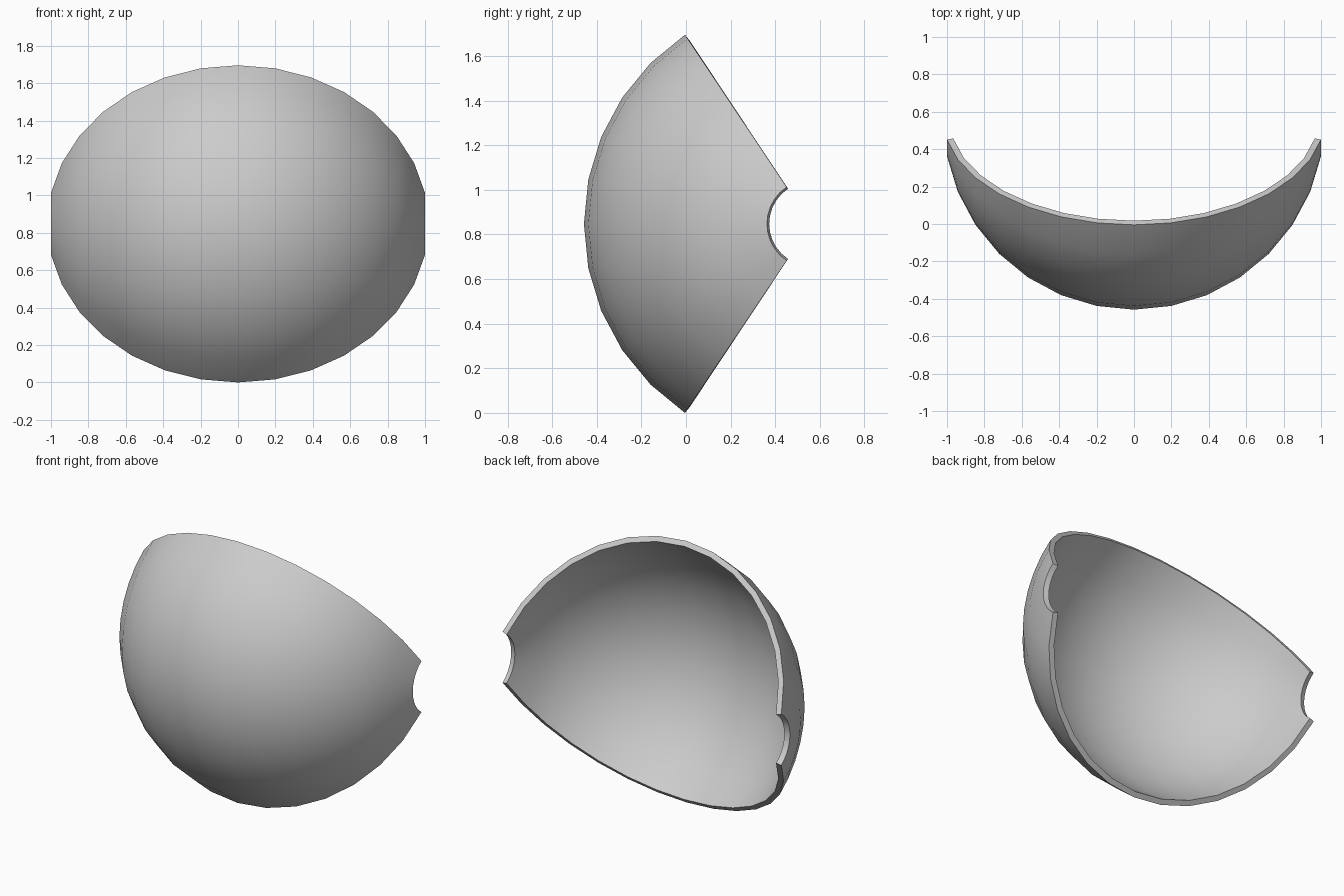
import bpy, bmesh
from math import sin, cos, radians
from mathutils import Vector, Matrix

if "Cube" in bpy.data.objects:
    bpy.data.objects.remove(bpy.data.objects["Cube"])

STEP = radians(11.25)            # 32-sided sphere
R = 1 / sin(7 * STEP)            # last ring before each pole lies at x = 1
THICK = 0.035

bm = bmesh.new()

# Half-circle profile, open at both poles to leave the pivot holes
top = 5 * STEP
verts = [bm.verts.new((R * sin(i * STEP), -R * cos(i * STEP) * cos(top), R * cos(i * STEP) * sin(top)))
         for i in range(-7, 8)]
edges = [bm.edges.new(p) for p in zip(verts, verts[1:])]

# Sweep about the x axis through ten segments
bmesh.ops.spin(bm, geom=verts + edges, cent=(0, 0, 0), axis=(1, 0, 0),
               angle=10 * STEP, steps=10, use_duplicate=False)
bm.normal_update()
flip = [f for f in bm.faces if f.normal.dot(f.calc_center_median()) < 0]
bmesh.ops.reverse_faces(bm, faces=flip)

mesh = bpy.data.meshes.new("visor_shell")
bm.to_mesh(mesh)
bm.free()
shell = bpy.data.objects.new("visor_shell", mesh)
bpy.context.collection.objects.link(shell)
bpy.context.view_layer.objects.active = shell
shell.select_set(True)

# Wall thickness grows inward
solid = shell.modifiers.new("wall", 'SOLIDIFY')
solid.thickness = THICK
solid.offset = -1
bpy.ops.object.modifier_apply(modifier="wall")

# Centre on y and stand on the ground
ys = [v.co.y for v in mesh.vertices]
zs = [v.co.z for v in mesh.vertices]
mesh.transform(Matrix.Translation(Vector((0, -(min(ys) + max(ys)) / 2, -min(zs)))))
bpy.ops.object.shade_smooth_by_angle(angle=radians(30))
